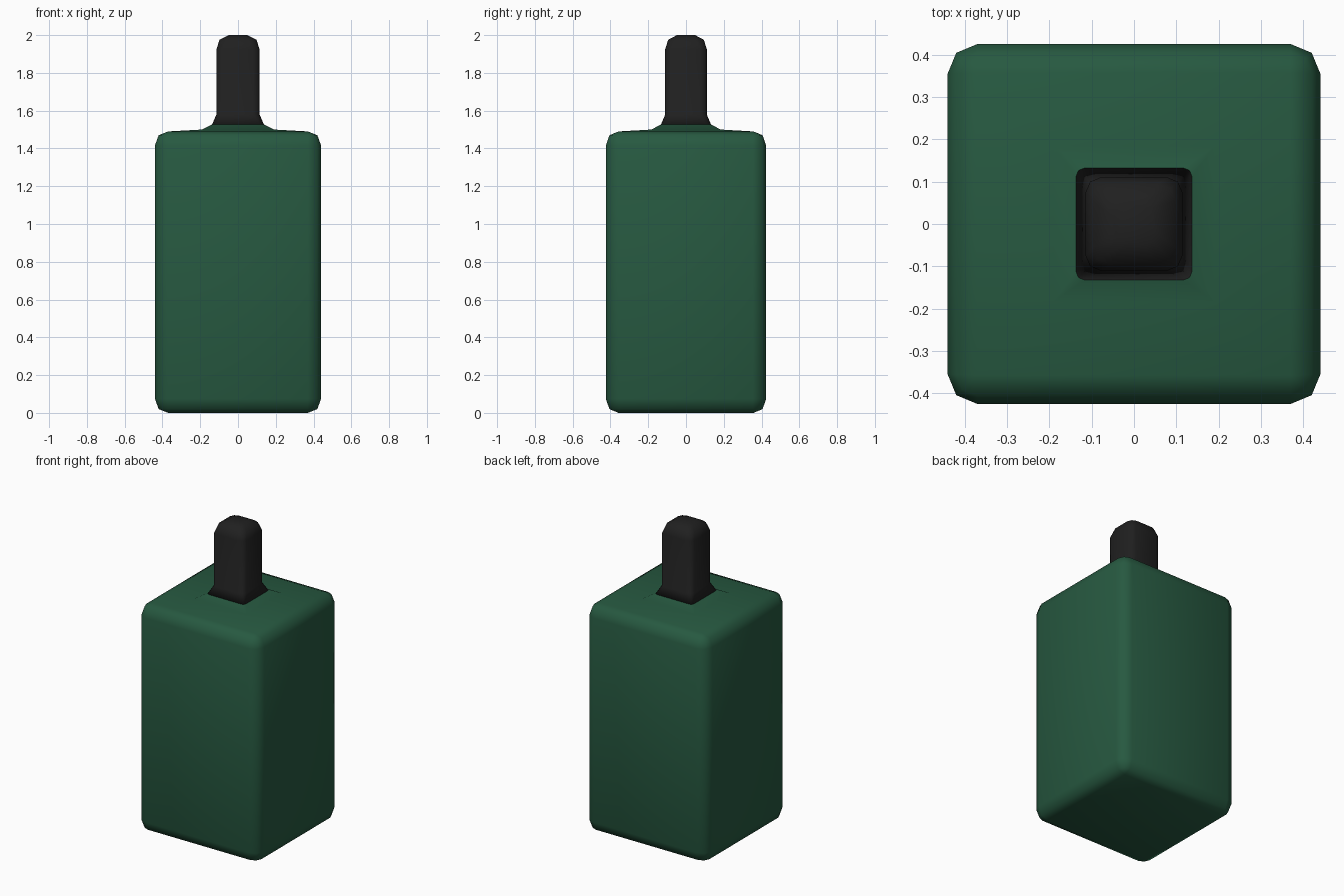
import bpy, bmesh, math

default = bpy.data.objects.get("Cube")
if default:
    bpy.data.objects.remove(default, do_unlink=True)

DEPTH_RATIO = 0.965


def make_material(name, rgb):
    mat = bpy.data.materials.new(name)
    mat.use_nodes = True
    mat.diffuse_color = (*rgb, 1)
    mat.node_tree.nodes["Principled BSDF"].inputs["Base Color"].default_value = (*rgb, 1)
    return mat


def rounded_square(half, radius, segments=2):
    """Outline of a rounded rectangle, counter-clockwise."""
    points = []
    for corner, (sx, sy) in enumerate([(1, 1), (-1, 1), (-1, -1), (1, -1)]):
        for i in range(segments + 1):
            a = math.pi / 2 * (corner + i / segments)
            points.append((sx * (half - radius) + radius * math.cos(a),
                           sy * (half * DEPTH_RATIO - radius) + radius * math.sin(a)))
    return points


def loft(name, sections, mat):
    """Skin a stack of (half width, height, corner radius) and cap the ends."""
    bm = bmesh.new()
    rings = [[bm.verts.new((x, y, z)) for x, y in rounded_square(half, radius)]
             for half, z, radius in sections]
    for low, high in zip(rings, rings[1:]):
        n = len(low)
        for i in range(n):
            j = (i + 1) % n
            bm.faces.new((low[i], low[j], high[j], high[i]))
    bm.faces.new(rings[0][::-1])
    bm.faces.new(rings[-1])
    bmesh.ops.remove_doubles(bm, verts=bm.verts[:], dist=0.0005)
    bmesh.ops.recalc_face_normals(bm, faces=bm.faces[:])
    for face in bm.faces:
        face.smooth = True
    mesh = bpy.data.meshes.new(name)
    bm.to_mesh(mesh)
    bm.free()
    mesh.materials.append(mat)
    obj = bpy.data.objects.new(name, mesh)
    bpy.context.collection.objects.link(obj)
    return obj


green = make_material("bottle green", (0.02, 0.1, 0.052))
black = make_material("cap black", (0.0145, 0.0145, 0.0145))

# Square bottle with rounded edges and a shallow shoulder rising to the neck
loft("bottle_body", [
    (0.37, 0.0, 0.0), (0.42, 0.02, 0.05), (0.44, 0.075, 0.07),
    (0.44, 1.415, 0.07), (0.42, 1.47, 0.05), (0.37, 1.49, 0.0),
    (0.19, 1.50, 0.0), (0.137, 1.527, 0.02),
], green)

# Flared neck with a rounded top
loft("neck_cap", [
    (0.137, 1.527, 0.02), (0.114, 1.58, 0.035), (0.114, 1.925, 0.035),
    (0.098, 1.975, 0.04), (0.05, 2.0, 0.03),
], black)
